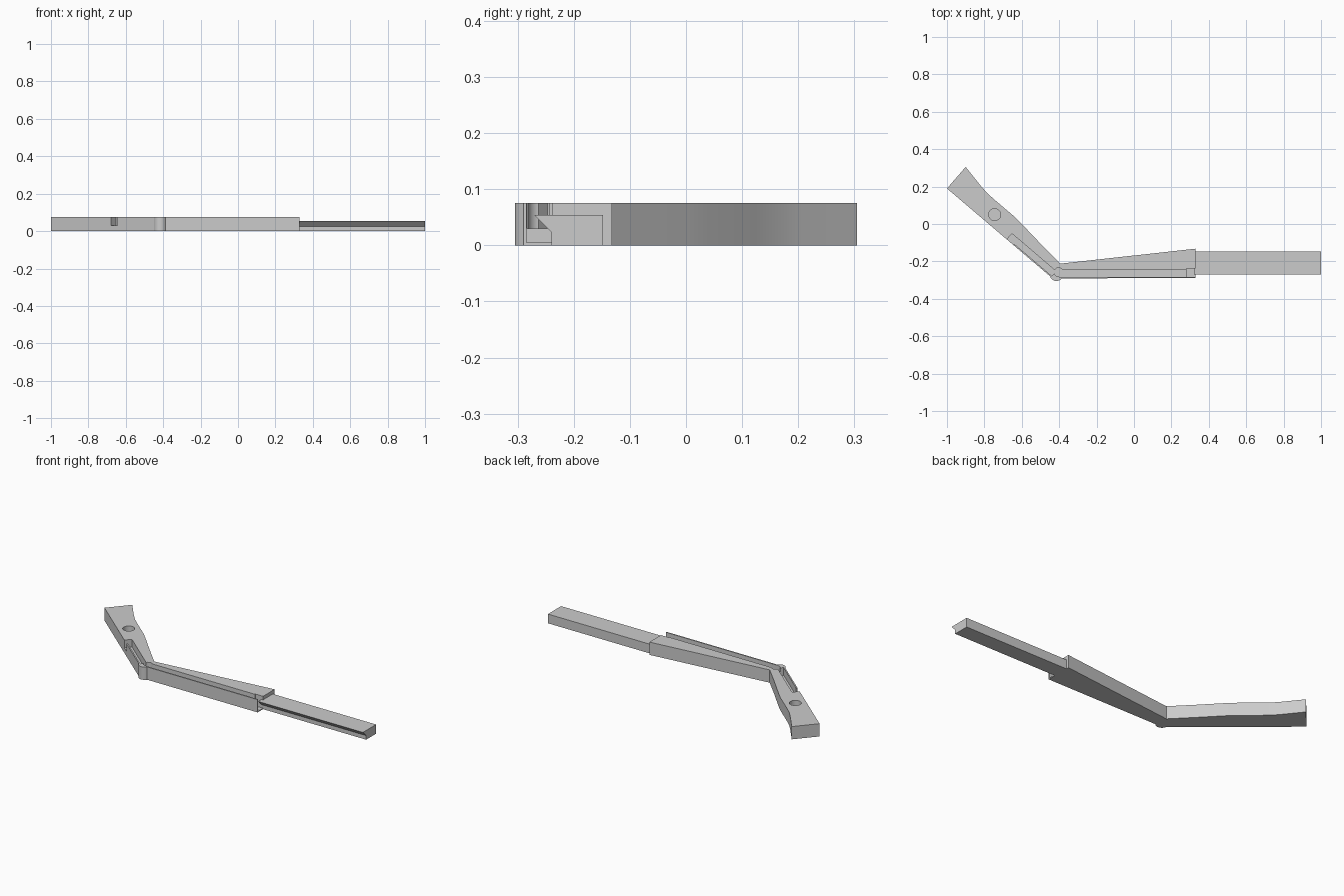
import bpy, bmesh, math
from mathutils import Vector

cube = bpy.data.objects.get("Cube")
if cube:
    bpy.data.objects.remove(cube, do_unlink=True)

HEIGHT, FLOOR = 0.075, 0.03

grey = bpy.data.materials.new("plain_grey")
grey.use_nodes = True
grey.diffuse_color = (0.6, 0.6, 0.6, 1)
grey.node_tree.nodes["Principled BSDF"].inputs["Base Color"].default_value = (0.6, 0.6, 0.6, 1)


def prism(name, points, start, sweep):
    """Extrude a closed 3D outline along a vector."""
    bm = bmesh.new()
    face = bm.faces.new([bm.verts.new(Vector(p) + Vector(start)) for p in points])
    new = bmesh.ops.extrude_face_region(bm, geom=[face])["geom"]
    bmesh.ops.translate(bm, verts=[v for v in new if isinstance(v, bmesh.types.BMVert)], vec=sweep)
    bmesh.ops.recalc_face_normals(bm, faces=bm.faces)
    mesh = bpy.data.meshes.new(name)
    bm.to_mesh(mesh)
    bm.free()
    mesh.materials.append(grey)
    ob = bpy.data.objects.new(name, mesh)
    bpy.context.collection.objects.link(ob)
    return ob


def slab(name, outline, low, high):
    return prism(name, [(x, y, 0) for x, y in outline], (0, 0, low), (0, 0, high - low))


def arc(cx, cy, r, a, b, n):
    angles = [math.radians(a + (b - a) * i / n) for i in range(n + 1)]
    return [(cx + r * math.cos(t), cy + r * math.sin(t)) for t in angles]


def circle(cx, cy, r, n):
    return arc(cx, cy, r, 0, 360, n)[:-1]


def cut(target, cutter):
    cutter.hide_render = True
    mod = target.modifiers.new("cut", "BOOLEAN")
    mod.operation, mod.solver, mod.object = "DIFFERENCE", "EXACT", cutter
    bpy.context.view_layer.objects.active = target
    bpy.ops.object.modifier_apply(modifier=mod.name)
    bpy.data.objects.remove(cutter, do_unlink=True)


# Bent body: straight housing, rounded elbow and flared arm
outline = [(-1, 0.19), (-0.9, 0.305), (-0.82, 0.205), (-0.785, 0.165), (-0.74, 0.125),
           (-0.64, 0.04), (-0.6, 0), (-0.5, -0.105), (-0.395, -0.212),
           (0.33, -0.132), (0.33, -0.29)]
outline += arc(-0.415, -0.27, 0.035, 325, 196, 12)
body = slab("bent_body", outline, 0, HEIGHT)

# Channel behind the thin front wall of the housing, and deeper notch at its end
TOP = HEIGHT + 0.02
cut(body, slab("housing_channel", [(-0.4, -0.283), (0.3, -0.283), (0.3, -0.243), (-0.4, -0.243)], FLOOR, TOP))
cut(body, slab("end_notch", [(0.28, -0.284), (0.36, -0.284), (0.36, -0.239), (0.28, -0.239)], 0.005, TOP))

# Channel along the arm, opening through its front wall
along = Vector((0.76, -0.65))
inward = Vector((0.65, 0.76))
corner = Vector((-0.68, -0.083))
steps = [(0, -0.02), (0.045, -0.02), (0.045, 0.008), (0.31, 0.008), (0.31, 0.042), (0, 0.042)]
cut(body, slab("arm_channel", [corner + along * t + inward * s for t, s in steps], FLOOR, TOP))

# Round socket in the elbow and round hole in the arm
cut(body, slab("elbow_socket", circle(-0.403, -0.258, 0.024, 16), FLOOR - 0.001, TOP))
cut(body, slab("arm_hole", circle(-0.745, 0.05, 0.032, 32), FLOOR, TOP))

# Sliding bar with a dovetail front edge
profile = [(-0.27, 0.054), (-0.148, 0.054), (-0.148, 0), (-0.24, 0), (-0.24, 0.024)]
bar = prism("sliding_bar", [(0, y, z) for y, z in profile], (0.32, 0, 0), (0.68, 0, 0))

bpy.ops.object.select_all(action="DESELECT")
for ob in (body, bar):
    ob.select_set(True)
bpy.context.view_layer.objects.active = body
bpy.ops.object.shade_smooth_by_angle(angle=math.radians(25))
